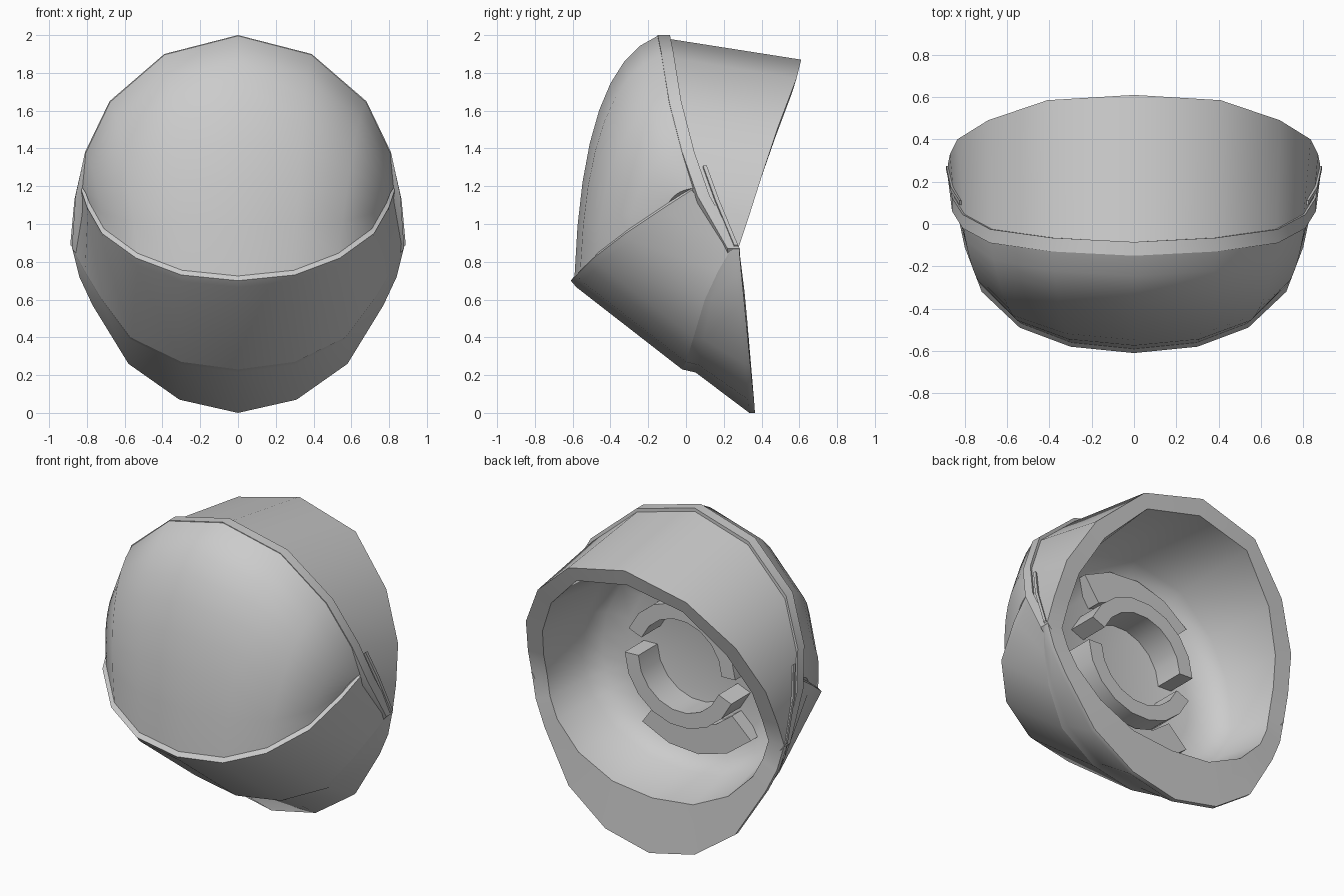
import bpy, bmesh, math
from mathutils import Vector

cube = bpy.data.objects.get("Cube")
if cube:
    bpy.data.objects.remove(cube)

grey = bpy.data.materials.new("plain_grey")
grey.use_nodes = True
grey.diffuse_color = (0.6, 0.6, 0.6, 1)
grey.node_tree.nodes["Principled BSDF"].inputs["Base Color"].default_value = (0.6, 0.6, 0.6, 1)
CENTRE = Vector((0, 0, 1.06))


def points(*coords):
    return [Vector(c) for c in coords]


def shift(row, dx=1.0, dy=0.0, dz=0.0):
    """Scale a row in x and move it in y and z."""
    return [Vector((p.x * dx, p.y + dy, p.z + dz)) for p in row]


def full(half):
    """Mirror a row that starts on the centre plane."""
    return [Vector((-p.x, p.y, p.z)) for p in half[:0:-1]] + half


def loft(name, rows, wrap=False, solid=False, facing=1, floor=False):
    """Skin rows of points; wrap closes each row, solid closes rows and ends."""
    bm = bmesh.new()
    grid = [[bm.verts.new(p) for p in row] for row in rows]
    n, m = len(rows), len(rows[0])
    for i in range(n if solid else n - 1):
        for j in range(m if wrap else m - 1):
            a, b = grid[i], grid[(i + 1) % n]
            k = (j + 1) % m
            bm.faces.new((a[j], a[k], b[k], b[j]))
    if solid:
        for end in (0, -1):
            bm.faces.new([row[end] for row in grid])
    if floor:
        bm.faces.new(grid[-1])
    bmesh.ops.remove_doubles(bm, verts=bm.verts, dist=0.001)
    bm.normal_update()
    if solid:
        bmesh.ops.recalc_face_normals(bm, faces=bm.faces)
    else:
        for f in bm.faces:
            if f.normal.dot(f.calc_center_median() - CENTRE) * facing < 0:
                f.normal_flip()
    mesh = bpy.data.meshes.new(name)
    bm.to_mesh(mesh)
    bm.free()
    mesh.materials.append(grey)
    ob = bpy.data.objects.new(name, mesh)
    bpy.context.collection.objects.link(ob)
    bpy.ops.object.select_all(action="DESELECT")
    ob.select_set(True)
    bpy.context.view_layer.objects.active = ob
    bpy.ops.object.shade_smooth_by_angle(angle=math.radians(36))


# Guide lines, from the centre plane out to the side
belt = points((0, -.15, 2), (.39, -.13, 1.9), (.68, -.09, 1.65),
              (.81, -.02, 1.38), (.86, .06, 1.15), (.88, .22, .87))
lip = points((0, -.61, .7), (.3, -.58, .73), (.54, -.49, .82),
             (.72, -.32, .95), (.8, -.11, 1.09), (.83, .03, 1.18))
guard_edge = points((0, -.02, .23), (.3, 0, .27), (.57, .04, .4),
                    (.72, .1, .6), (.81, .17, .75), (.875, .24, .87))
rim_top = points((0, .61, 1.87), (.41, .585, 1.77), (.69, .49, 1.52),
                 (.835, .4, 1.25), (.87, .33, 1.03), (.88, .28, .88))
rim_low = points((0, .365, 0), (.31, .36, .07), (.58, .34, .26),
                 (.77, .31, .57), (.84, .295, .72), (.88, .28, .88))
hole_top = points((0, .585, 1.77), (.37, .56, 1.69), (.61, .47, 1.45),
                  (.73, .385, 1.21), (.76, .33, 1.03), (.77, .28, .88))
hole_low = points((0, .335, .335), (.28, .33, .365), (.52, .325, .48),
                  (.68, .31, .64), (.74, .295, .76), (.77, .28, .88))

# Domed front, each column bowed from the belt to the lip
dome_top = shift(belt[:4], .995, 0, -.004) + points((.825, .045, 1.19), (.825, .045, 1.19))
dome_low = shift(lip, .985, .02, .025)
rows = []
for step in range(9):
    t = step / 8
    row = []
    for a, b in zip(dome_top, dome_low):
        bow = Vector((a.x * .6 + b.x * .4, b.y + .04, a.z - .12 * (a.z - b.z)))
        row.append(a * (1 - t) ** 2 + bow * 2 * t * (1 - t) + b * t * t)
    rows.append(full(row))
loft("front_dome", rows)

# Lower guard with its turned lip
loft("lower_guard", [full(r) for r in (dome_low, lip, shift(lip, .995, .03, -.035), guard_edge)])

# Collars that run back to the rim
rim_front = shift(rim_low, 1, -.03)
step_row = [a.lerp(b, .2) + Vector((0, 0, .006 * (5 - i)))
            for i, (a, b) in enumerate(zip(guard_edge, rim_front))]
loft("lower_collar", [full(r) for r in (guard_edge, step_row, rim_front, rim_low)])
loft("upper_collar", [full(r) for r in (shift(belt, .99, .06, -.02), rim_top)])


def strip(name, path, width, depth):
    """Raised band along a path."""
    inner = shift(path, 1 - depth, 0, -depth)
    loft(name, [path, shift(path, 1, width), shift(inner, 1, width), inner], solid=True)


strip("belt", full(belt), .065, .045)

# Short ridges beside the belt ends
ridge = points((.825, .09, 1.31), (.866, .155, 1.13), (.888, .255, .89))
for side, name in ((1, "left_ridge"), (-1, "right_ridge")):
    strip(name, shift(ridge, side), .02, .02)


# Back rim and bowl-shaped cavity
def ring(top, low):
    half = top + low[-2::-1]
    return half + [Vector((-p.x, p.y, p.z)) for p in half[-2:0:-1]]


outer, hole = ring(rim_top, rim_low), ring(hole_top, hole_low)


def inset(scale, y):
    return [Vector((p.x * scale, y, CENTRE.z + (p.z - CENTRE.z) * scale)) for p in hole]


loft("back_rim", [outer, hole], wrap=True)
loft("cavity", [hole, inset(.93, .01), inset(.83, -.08), inset(.66, -.13)],
     wrap=True, facing=-1, floor=True)


# Split socket ring and its flanges on the cavity floor, turned slightly
def arc(name, r_in, r_out, y_back, middle, spread, steps):
    rows = []
    for r, y in ((r_in, -.14), (r_out, -.14), (r_out, y_back), (r_in, y_back)):
        angles = [math.radians(middle + spread * (2 * i / steps - 1)) for i in range(steps + 1)]
        rows.append([Vector((r * math.cos(a), y, CENTRE.z + r * math.sin(a))) for a in angles])
    loft(name, rows, solid=True)


for side, place in ((1, "upper"), (-1, "lower")):
    arc(place + "_socket", .29, .385, .06, side * 90 + 10, 78, 8)
    arc(place + "_flange", .4, .58, -.04, side * 96, 41, 4)
